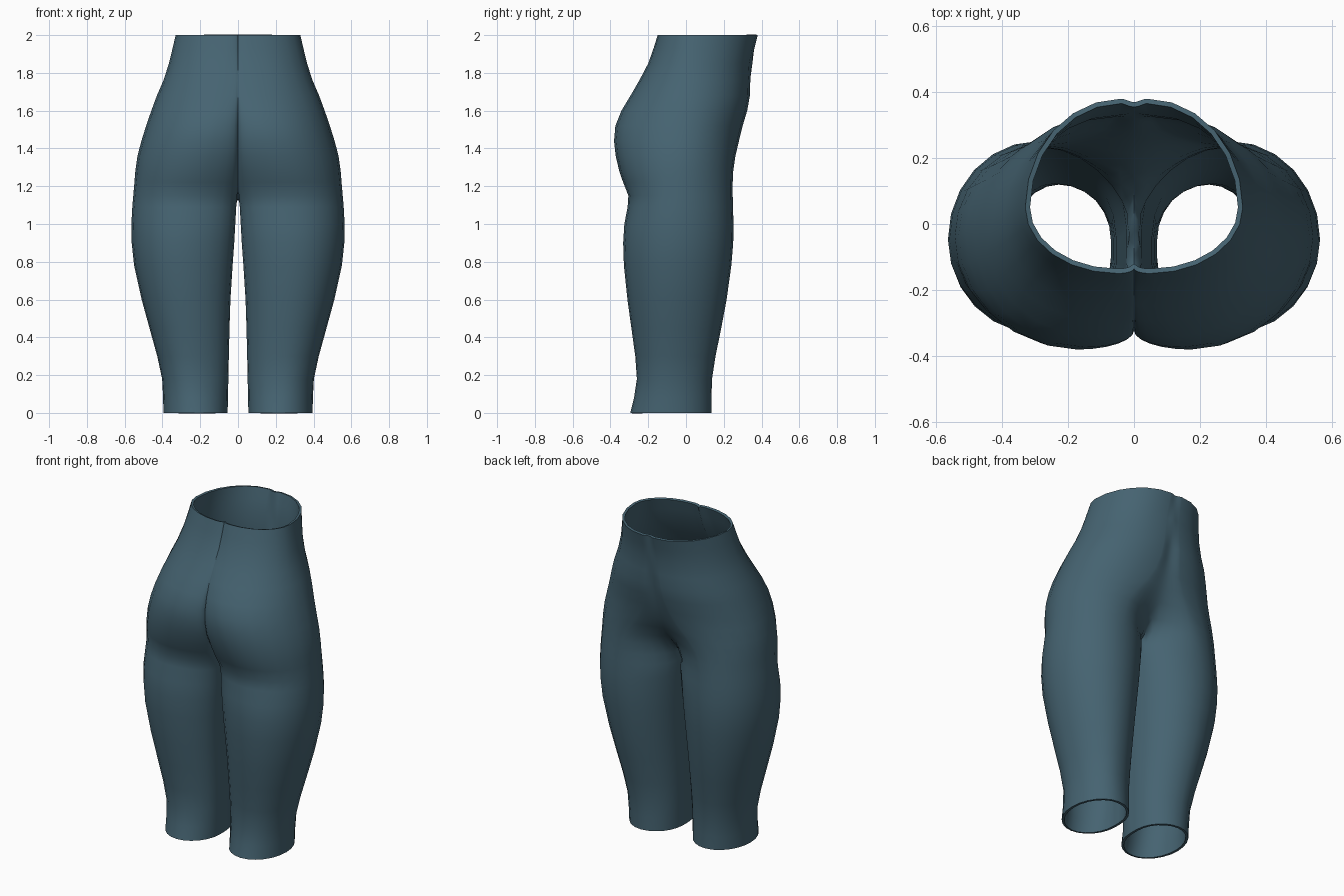
import bpy
import bmesh
from math import sin, cos, pi

cube = bpy.data.objects.get("Cube")
if cube:
    bpy.data.objects.remove(cube)

# Profile curves: (height, value) from hem to waist
OUTER_X = [(0, .395), (.2, .405), (.6, .51), (.78, .55), (.97, .565), (1.2, .55),
           (1.37, .53), (1.64, .445), (1.8, .38), (2, .33)]
BUTT_Y = [(0, -.295), (.18, -.26), (.6, -.31), (.8, -.33), (.97, -.33), (1.15, -.305),
          (1.25, -.345), (1.42, -.38), (1.55, -.365), (1.72, -.27), (1.85, -.2), (2, -.15)]
BELLY_Y = [(0, .135), (.2, .14), (.6, .215), (.9, .25), (1.28, .25), (1.5, .295),
           (1.65, .335), (1.85, .345), (2, .38)]
CLEFT_Y = [(0, -.1), (1.1, -.16), (1.22, -.22), (1.35, -.3), (1.5, -.325), (1.68, -.285),
           (1.85, -.19), (2, -.135)]
MOUND_Y = [(0, -.05), (1.1, 0), (1.22, .11), (1.35, .22), (1.5, .285), (1.7, .33), (2, .37)]
INNER_X = [(0, .055), (.6, .04), (.9, .02), (1.15, .006), (1.22, 0)]
BUTT_X = [(0, .225), (.8, .29), (1.1, .27), (1.45, .17), (1.7, .1), (2, .05)]
BELLY_X = [(0, .225), (.8, .29), (1.25, .26), (1.5, .1), (1.7, .06), (2, .04)]
SIDE_Y = [(0, -.08), (.9, -.05), (1.4, -.03), (2, .05)]

CROTCH = 1.22
LEG_HEIGHTS = [0, .08, .18, .3, .45, .6, .78, .9, 1, 1.09, 1.15]
TORSO_HEIGHTS = [CROTCH, 1.28, 1.36, 1.44, 1.52, 1.6, 1.68, 1.76, 1.85, 1.93, 2]
QUARTER, SEAM = 6, 7      # points per quarter arc, points along the inner thigh


def curve(keys, z):
    """Smooth interpolation through the keys."""
    if z <= keys[0][0]:
        return keys[0][1]
    if z >= keys[-1][0]:
        return keys[-1][1]

    def slope(i):
        a, b = keys[max(i - 1, 0)], keys[min(i + 1, len(keys) - 1)]
        return (b[1] - a[1]) / (b[0] - a[0])

    i = next(n for n in range(len(keys) - 1) if z <= keys[n + 1][0])
    (za, va), (zb, vb) = keys[i], keys[i + 1]
    h = zb - za
    t = (z - za) / h
    blend = t * t * (3 - 2 * t)
    return (va + (vb - va) * blend + h * slope(i) * t * (1 - t) ** 2
            - h * slope(i + 1) * t * t * (1 - t))


def outer_ring(z):
    """Half section from the rear seam round the hip to the belly seam."""
    xo, xi, ym = curve(OUTER_X, z), curve(INNER_X, z), curve(SIDE_Y, z)
    xb, yb, sb = curve(BUTT_X, z), curve(BUTT_Y, z), curve(CLEFT_Y, z)
    xf, yf, sf = curve(BELLY_X, z), curve(BELLY_Y, z), curve(MOUND_Y, z)
    flat = min(max((z - 1.1) / .2, 0), 1)
    steps = [i / QUARTER for i in range(QUARTER)]
    pts = []
    for t in steps:                       # cleft to fullest point
        a = t * pi / 2
        pts.append((xb - (xb - xi) * cos(a), sb + (yb - sb) * sin(a), z))
    for t in steps:                       # fullest point to hip
        a = t * pi / 2
        pts.append((xb + (xo - xb) * sin(a), ym + (yb - ym) * cos(a), z))
    for t in steps:                       # hip to front
        a = t * pi / 2
        pts.append((xf + (xo - xf) * cos(a), ym + (yf - ym) * sin(a), z))
    for t in steps + [1]:                 # front to belly seam
        a, u = t * pi / 2, 1 - t
        round_x, round_y = xf - (xf - xi) * sin(a), sf + (yf - sf) * cos(a)
        flat_x, flat_y = xi + (xf - xi) * u, sf + (yf - sf) * u * u * (3 - 2 * u)
        pts.append((round_x + (flat_x - round_x) * flat,
                    round_y + (flat_y - round_y) * flat, z))
    return pts


def inner_row(z):
    """Inner thigh points from the belly seam back to the rear seam."""
    xi, sb, sf = curve(INNER_X, z), curve(CLEFT_Y, z), curve(MOUND_Y, z)
    row = []
    for i in range(1, SEAM + 1):
        s = i / (SEAM + 1)
        dip = CROTCH - .09 * sin(pi * s ** 1.3)
        row.append((xi, sf + (sb - sf) * s, dip if z == CROTCH else min(z, dip - .012)))
    return row


def bridge(bm, low, high, closed):
    count = len(low)
    for i in range(count if closed else count - 1):
        j = (i + 1) % count
        bm.faces.new((low[i], low[j], high[j], high[i]))


# Left half of the garment: leg tube, then open torso shell
bm = bmesh.new()
legs = [[bm.verts.new(p) for p in outer_ring(z) + inner_row(z)]
        for z in LEG_HEIGHTS + [CROTCH]]
for low, high in zip(legs, legs[1:]):
    bridge(bm, low, high, True)
previous = legs[-1][:4 * QUARTER + 1]
for z in TORSO_HEIGHTS[1:]:
    ring = [bm.verts.new(p) for p in outer_ring(z)]
    bridge(bm, previous, ring, False)
    previous = ring
mesh = bpy.data.meshes.new("leggings")
bm.to_mesh(mesh)
bm.free()

leggings = bpy.data.objects.new("leggings", mesh)
bpy.context.scene.collection.objects.link(leggings)

# Dark teal cloth
cloth = bpy.data.materials.new("dark teal cloth")
cloth.use_nodes = True
colour = (.06, .125, .165, 1)
cloth.diffuse_color = colour
shader = next(n for n in cloth.node_tree.nodes if n.type == "BSDF_PRINCIPLED")
shader.inputs["Base Color"].default_value = colour
shader.inputs["Roughness"].default_value = .8
mesh.materials.append(cloth)

# Mirror to the right side and give the cloth thickness
mirror = leggings.modifiers.new("mirror", "MIRROR")
mirror.merge_threshold = .001
shell = leggings.modifiers.new("cloth_thickness", "SOLIDIFY")
shell.thickness = .015
shell.offset = -1

bpy.ops.object.select_all(action="DESELECT")
leggings.select_set(True)
bpy.context.view_layer.objects.active = leggings
for name in ("mirror", "cloth_thickness"):
    bpy.ops.object.modifier_apply(modifier=name)
bpy.ops.object.shade_smooth_by_angle(angle=pi / 3)
